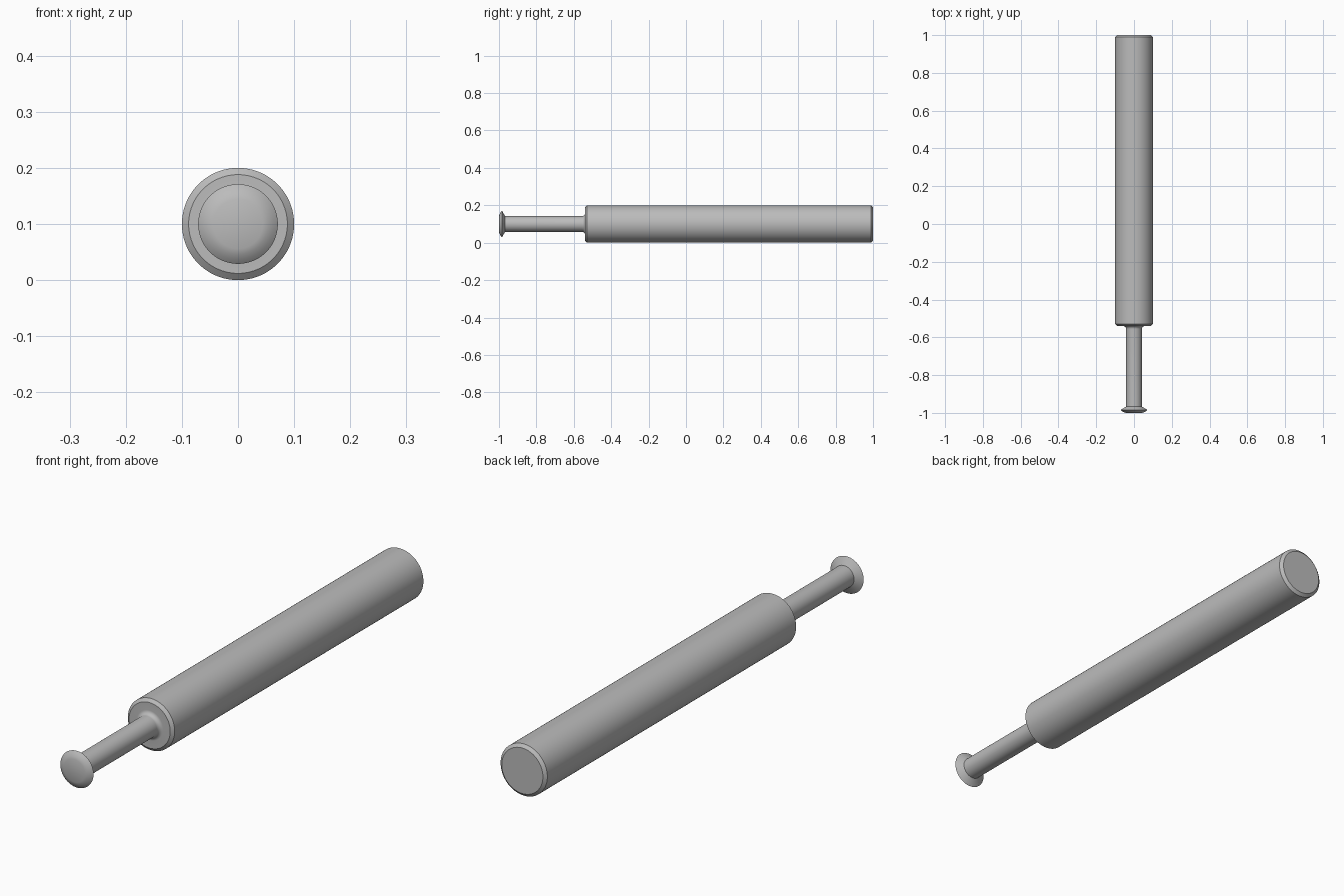
import bpy, bmesh, math
from mathutils import Matrix, Vector

if "Cube" in bpy.data.objects:
    bpy.data.objects.remove(bpy.data.objects["Cube"], do_unlink=True)

AXIS_Z = 0.1
SEGMENTS = 96

steel = bpy.data.materials.new("grey steel")
steel.use_nodes = True
steel.diffuse_color = (0.5, 0.5, 0.5, 1)
steel.node_tree.nodes["Principled BSDF"].inputs["Base Color"].default_value = (0.5, 0.5, 0.5, 1)


def arc(cy, cr, radius, start, end, steps=8):
    """Arc points as (y, radius) pairs, angles in degrees."""
    angles = [math.radians(start + (end - start) * i / steps) for i in range(steps + 1)]
    return [(cy + radius * math.cos(a), cr + radius * math.sin(a)) for a in angles]


def turned(name, profile):
    """Revolve a (y, radius) profile around the long axis and cap both ends."""
    bm = bmesh.new()
    rings = []
    for y, r in profile:
        ring = []
        for i in range(SEGMENTS):
            a = 2 * math.pi * i / SEGMENTS
            ring.append(bm.verts.new((r * math.cos(a), y, AXIS_Z + r * math.sin(a))))
        rings.append(ring)
    for a, b in zip(rings, rings[1:]):
        for i in range(SEGMENTS):
            j = (i + 1) % SEGMENTS
            bm.faces.new((a[i], a[j], b[j], b[i]))
    bm.faces.new(rings[0])
    bm.faces.new(rings[-1])
    bmesh.ops.recalc_face_normals(bm, faces=bm.faces)
    mesh = bpy.data.meshes.new(name)
    bm.to_mesh(mesh)
    bm.free()
    mesh.materials.append(steel)
    obj = bpy.data.objects.new(name, mesh)
    bpy.context.collection.objects.link(obj)
    bpy.ops.object.select_all(action="DESELECT")
    obj.select_set(True)
    bpy.context.view_layer.objects.active = obj
    bpy.ops.object.shade_smooth_by_angle(angle=math.radians(25))
    return obj


# One turned pin: domed head, thin neck, filleted shoulder, chamfered body
head = [(-1, 0.044), (-0.996, 0.054), (-0.991, 0.063), (-0.984, 0.071), (-0.967, 0.042)]
fillet = arc(-0.556, 0.058, 0.016, 270, 360)
body = [(-0.54, 0.088), (-0.53, 0.1), (0.99, 0.1), (1, 0.088)]
turned("pin", head + fillet + body)
